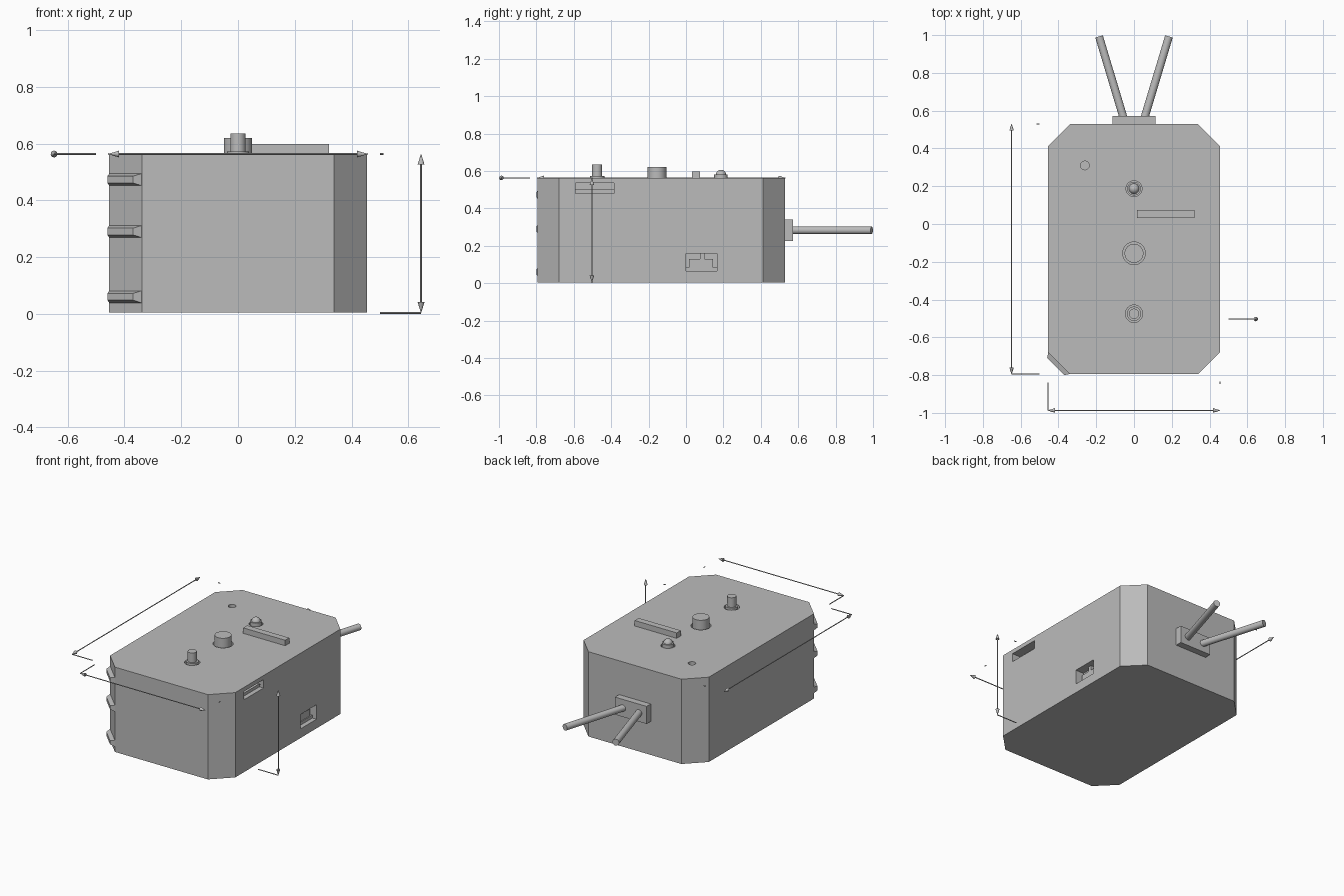
import bpy, bmesh
from math import radians
from mathutils import Vector, Matrix

old = bpy.data.objects.get("Cube")
if old:
    bpy.data.objects.remove(old)

grey = bpy.data.materials.new("plain grey")
grey.use_nodes = True
GREY = (0.5, 0.5, 0.5, 1)
grey.diffuse_color = GREY
grey.node_tree.nodes["Principled BSDF"].inputs["Base Color"].default_value = GREY


def finish(name, bm, smooth=False):
    bmesh.ops.recalc_face_normals(bm, faces=bm.faces)
    mesh = bpy.data.meshes.new(name)
    bm.to_mesh(mesh)
    bm.free()
    mesh.materials.append(grey)
    ob = bpy.data.objects.new(name, mesh)
    bpy.context.collection.objects.link(ob)
    if smooth:
        bpy.ops.object.select_all(action='DESELECT')
        ob.select_set(True)
        bpy.context.view_layer.objects.active = ob
        bpy.ops.object.shade_smooth_by_angle(angle=radians(35))
    return ob


def box(name, lo, hi):
    lo, hi = Vector(lo), Vector(hi)
    bm = bmesh.new()
    m = Matrix.Translation((lo + hi) / 2) @ Matrix.Diagonal((*(hi - lo), 1))
    bmesh.ops.create_cube(bm, size=1, matrix=m)
    return finish(name, bm)


def rod(name, a, b, r, r2=None, sides=32):
    a, b = Vector(a), Vector(b)
    bm = bmesh.new()
    turn = (b - a).to_track_quat('Z', 'Y').to_matrix().to_4x4()
    bmesh.ops.create_cone(bm, cap_ends=True, segments=sides, radius1=r,
                          radius2=r if r2 is None else r2, depth=(b - a).length,
                          matrix=Matrix.Translation((a + b) / 2) @ turn)
    return finish(name, bm, True)


def post(name, x, y, r, z0, z1, r2=None):
    return rod(name, (x, y, z0), (x, y, z1), r, r2)


# Eight-sided case
TOP, BASE, W, FRONT, BACK, C = 0.562, 0.005, 0.455, -0.795, 0.53, 0.117
outline = [(-W + C, FRONT), (W - C, FRONT), (W, FRONT + C), (W, BACK - C),
           (W - C, BACK), (C - W, BACK), (-W, BACK - C), (-W, FRONT + C)]
bm = bmesh.new()
floor = bm.faces.new([bm.verts.new((x, y, BASE)) for x, y in outline])
up = bmesh.ops.extrude_face_region(bm, geom=[floor])
bmesh.ops.translate(bm, vec=(0, 0, TOP - BASE),
                    verts=[v for v in up["geom"] if isinstance(v, bmesh.types.BMVert)])
case = finish("case", bm)

# Side recesses and top holes
cutters = [
    box("slot_cutter", (W - 0.06, -0.59, 0.48), (W + 0.1, -0.385, 0.535)),
    box("socket_cutter", (W - 0.06, 0, 0.065), (W + 0.1, 0.165, 0.16)),
    post("knob_cutter", 0, -0.155, 0.06, TOP - 0.03, TOP + 0.1),
    post("button_cutter", 0, -0.475, 0.046, TOP - 0.03, TOP + 0.1),
    post("lamp_cutter", 0, 0.187, 0.042, TOP - 0.02, TOP + 0.1),
    post("pin_hole_cutter", -0.26, 0.31, 0.023, TOP - 0.04, TOP + 0.1),
]
bpy.context.view_layer.objects.active = case
for cutter in cutters:
    cutter.hide_render = True
    mod = case.modifiers.new(cutter.name, 'BOOLEAN')
    mod.operation, mod.solver, mod.object = 'DIFFERENCE', 'EXACT', cutter
    bpy.ops.object.modifier_apply(modifier=mod.name)
    bpy.data.objects.remove(cutter)

# Fittings inside the side recesses
box("slot_sill", (W - 0.06, -0.59, 0.48), (W - 0.03, -0.385, 0.5))
box("socket_sill", (W - 0.06, 0, 0.065), (W - 0.03, 0.165, 0.085))
box("socket_block", (W - 0.06, 0.015, 0.085), (W - 0.035, 0.145, 0.13))
box("socket_tab", (W - 0.06, 0.075, 0.13), (W - 0.035, 0.1, 0.16))

# Controls on the top
post("knob", 0, -0.155, 0.05, TOP - 0.03, 0.62)
post("button_collar", 0, -0.475, 0.038, TOP - 0.03, 0.572)
post("button", 0, -0.475, 0.027, TOP - 0.03, 0.635)
post("lamp_base", 0, 0.187, 0.036, TOP - 0.02, 0.582)
bm = bmesh.new()
bmesh.ops.create_uvsphere(bm, u_segments=24, v_segments=12, radius=0.028,
                          matrix=Matrix.Translation((0, 0.187, 0.578)))
finish("lamp_dome", bm, True)
box("top_bar", (0.015, 0.033, TOP), (0.32, 0.075, 0.598))

# Tapered ribs on the right front corner
out = Vector((-1, -1, 0)).normalized()
along = Vector((1, -1, 0)).normalized()
middle = Vector((-W + C / 2, FRONT + C / 2, 0))
for i, z in enumerate((0.06, 0.29, 0.473)):
    bm = bmesh.new()
    bmesh.ops.create_cube(bm, size=2)
    for v in bm.verts:
        outer = v.co.y > 0
        length, height = (0.064, 0.012) if outer else (0.082, 0.022)
        v.co = (middle + along * v.co.x * length + out * (0.026 if outer else -0.002)
                + Vector((0, 0, z + v.co.z * height)))
    finish(f"corner_rib_{i + 1}", bm)

# Rear bracket and splayed rods
box("rear_bracket", (-0.115, BACK, 0.225), (0.115, 0.573, 0.34))
for side, s in (("left", 1), ("right", -1)):
    rod(f"{side}_rear_rod", (s * 0.055, 0.56, 0.283), (s * 0.185, 0.993, 0.283), 0.021)


# Dimension arrows with their extension lines
def dimension(name, a, b, line_a, line_b):
    a, b = Vector(a), Vector(b)
    step = (b - a).normalized() * 0.036
    rod(name + "_shaft", a + step, b - step, 0.003, sides=8)
    rod(name + "_head_start", a + step, a, 0.012, 0.001, 12)
    rod(name + "_head_end", b - step, b, 0.012, 0.001, 12)
    rod(name + "_extension", line_a, line_b, 0.003, sides=8)


H = TOP + 0.001
dimension("length_arrow", (-0.648, FRONT, H), (-0.648, BACK, H),
          (-0.648, FRONT, H), (-0.5, FRONT, H))
dimension("width_arrow", (-W, -0.987, H), (W, -0.987, H),
          (-W, -0.987, H), (-W, -0.84, H))
dimension("height_arrow", (0.645, -0.503, BASE), (0.645, -0.503, TOP),
          (0.5, -0.503, 0.003), (0.645, -0.503, 0.003))

# Short far-end ticks
for name, a, b in (("length_tick", (-0.515, BACK, H), (-0.5, BACK, H)),
                   ("width_tick", (W, -0.847, H), (W, -0.835, H)),
                   ("height_tick", (0.5, -0.503, H), (0.513, -0.503, H))):
    rod(name, a, b, 0.003, sides=8)
